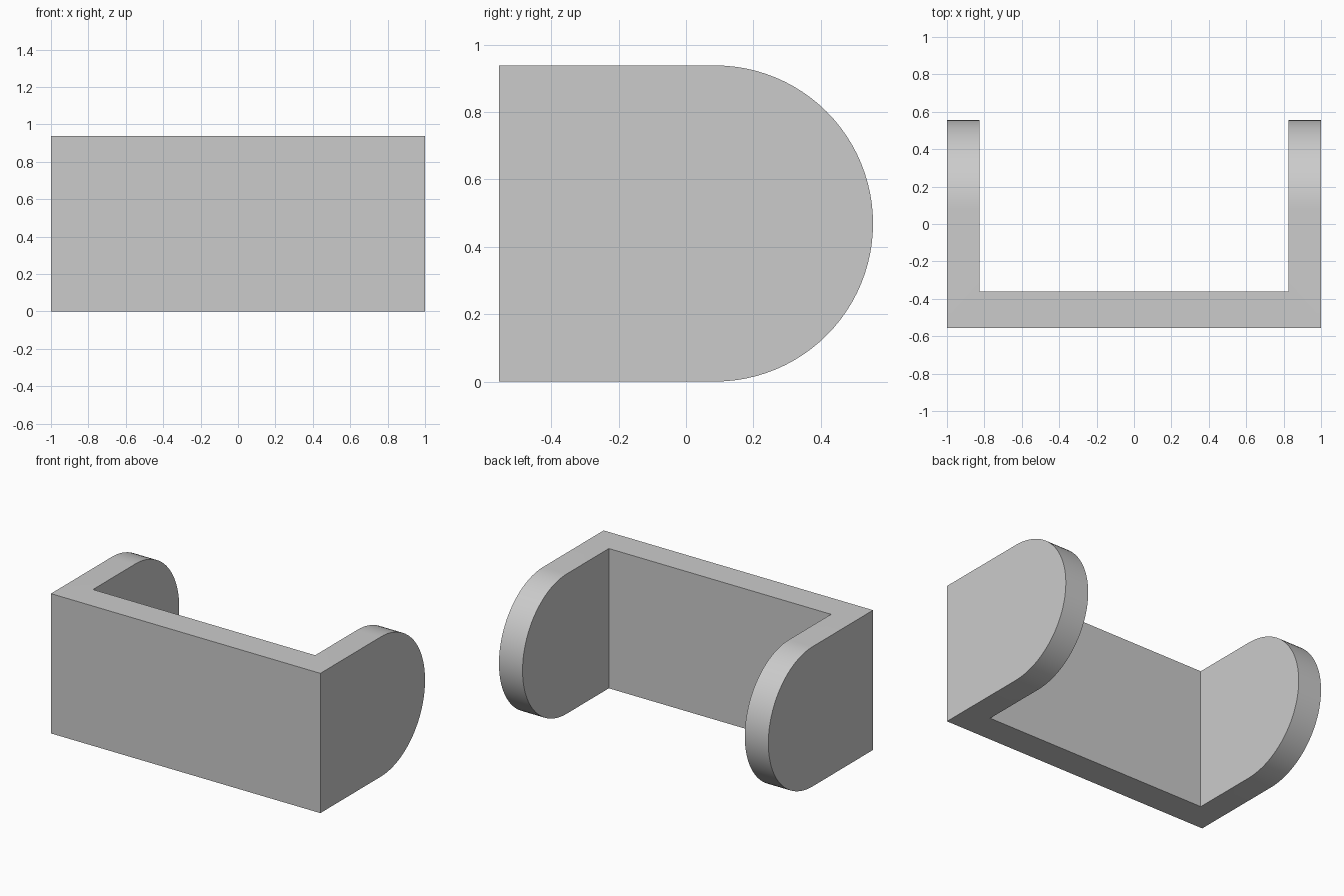
import bpy, bmesh, math
from mathutils import Vector

if "Cube" in bpy.data.objects:
    bpy.data.objects.remove(bpy.data.objects["Cube"], do_unlink=True)

HEIGHT, DEPTH = 0.938, 1.11
RADIUS = HEIGHT / 2
FRONT, BACK = -DEPTH / 2, DEPTH / 2
INNER_X, INNER_Y = 0.825, -0.36

grey = bpy.data.materials.new("plain grey")
grey.use_nodes = True
colour = (0.6, 0.6, 0.6, 1)
grey.diffuse_color = colour
grey.node_tree.nodes["Principled BSDF"].inputs["Base Color"].default_value = colour


def prism(name, outline, sweep):
    """Extrude a closed outline of points along a sweep vector."""
    bm = bmesh.new()
    face = bm.faces.new([bm.verts.new(p) for p in outline])
    swept = bmesh.ops.extrude_face_region(bm, geom=[face])["geom"]
    bmesh.ops.translate(bm, vec=Vector(sweep),
                        verts=[v for v in swept if isinstance(v, bmesh.types.BMVert)])
    bmesh.ops.recalc_face_normals(bm, faces=bm.faces)
    mesh = bpy.data.meshes.new(name)
    bm.to_mesh(mesh)
    bm.free()
    mesh.materials.append(grey)
    obj = bpy.data.objects.new(name, mesh)
    bpy.context.collection.objects.link(obj)
    return obj


# U-shaped bracket: front plate with two side arms, left over-tall for trimming
half = [(1, FRONT), (1, BACK), (INNER_X, BACK), (INNER_X, INNER_Y)]
plan = half + [(-x, y) for x, y in reversed(half)]
bracket = prism("bracket", [(x, y, -0.1) for x, y in plan], (0, 0, HEIGHT + 0.2))

# Side profile: straight in front, half round at the back
STEPS = 48
arc = [math.pi * (i / STEPS - 0.5) for i in range(STEPS + 1)]
side = [(FRONT - 0.2, HEIGHT), (FRONT - 0.2, 0)]
side += [(BACK - RADIUS + RADIUS * math.cos(a), RADIUS + RADIUS * math.sin(a)) for a in arc]
trimmer = prism("side_profile_trimmer", [(-1.2, y, z) for y, z in side], (2.4, 0, 0))
trimmer.hide_render = True

# Keep only the part of the bracket inside the side profile
trim = bracket.modifiers.new("rounded arms", "BOOLEAN")
trim.operation = "INTERSECT"
trim.solver = "EXACT"
trim.object = trimmer
bpy.ops.object.select_all(action="DESELECT")
bracket.select_set(True)
bpy.context.view_layer.objects.active = bracket
bpy.ops.object.modifier_apply(modifier=trim.name)
bpy.data.objects.remove(trimmer, do_unlink=True)
bpy.ops.object.shade_smooth_by_angle(angle=math.radians(30))
